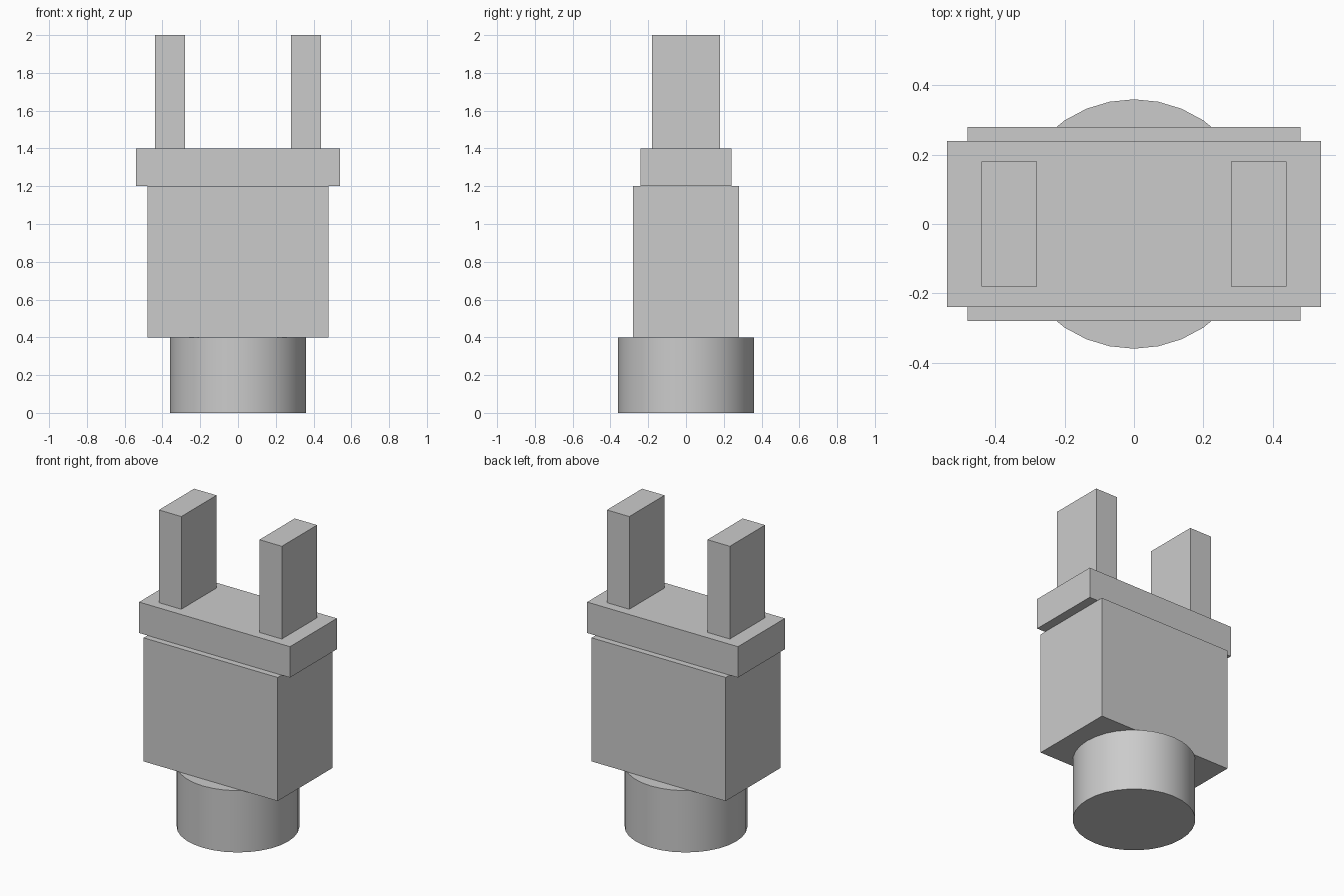
import bpy

default_cube = bpy.data.objects.get("Cube")
if default_cube:
    bpy.data.objects.remove(default_cube, do_unlink=True)

# Single plain grey for every part
grey = bpy.data.materials.new("plain_grey")
grey.use_nodes = True
colour = (0.6, 0.6, 0.6, 1)
grey.diffuse_color = colour
grey.node_tree.nodes["Principled BSDF"].inputs["Base Color"].default_value = colour


def box(name, x, y, z_low, z_high, width, depth):
    """Flat-sided block standing between two heights."""
    bpy.ops.mesh.primitive_cube_add(size=1, location=(x, y, (z_low + z_high) / 2))
    part = bpy.context.object
    part.name = name
    part.scale = (width, depth, z_high - z_low)
    bpy.ops.object.transform_apply(location=False, rotation=False, scale=True)
    part.data.materials.append(grey)
    return part


# Round base
bpy.ops.mesh.primitive_cylinder_add(vertices=32, radius=0.36, depth=0.4,
                                    location=(0, 0, 0.2))
base = bpy.context.object
base.name = "round_base"
base.data.materials.append(grey)
bpy.ops.object.shade_smooth_by_angle()

# Main body and the wider, shallower plate on top
box("body", 0, 0, 0.4, 1.2, 0.96, 0.56)
box("top_plate", 0, 0, 1.2, 1.4, 1.08, 0.48)

# Pair of upright prongs
for side, sign in (("left", 1), ("right", -1)):
    box(side + "_prong", sign * 0.36, 0, 1.4, 2.0, 0.16, 0.36)
